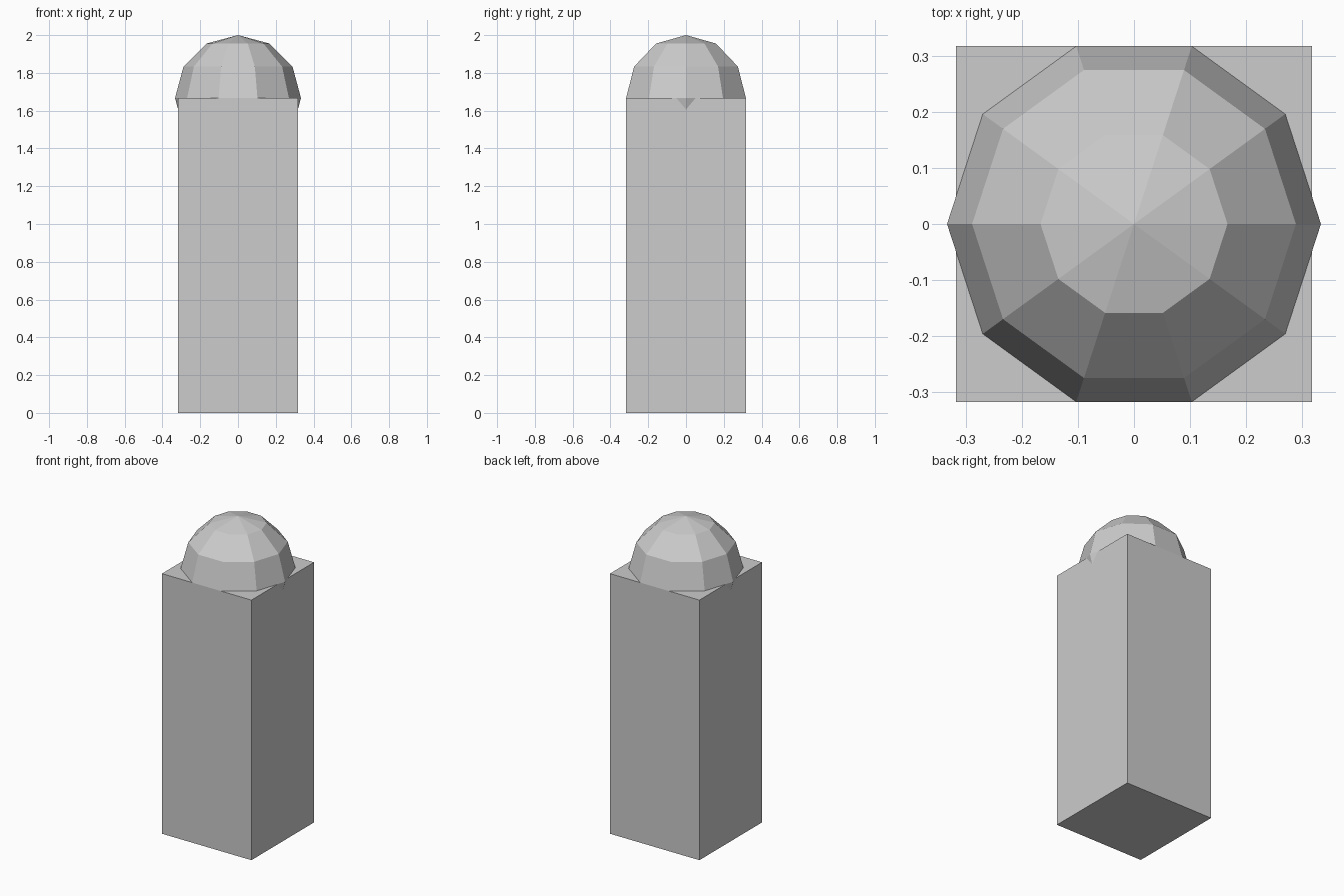
import bpy, bmesh, math
from mathutils import Matrix

if "Cube" in bpy.data.objects:
    bpy.data.objects.remove(bpy.data.objects["Cube"])

R = 1 / 3                                   # dome radius
SEGMENTS, RINGS = 10, 6
HALF = R * math.cos(math.pi / SEGMENTS)     # half width of the column
HEIGHT = 2 - R                              # column height

grey = bpy.data.materials.new("light grey")
grey.diffuse_color = (0.604, 0.604, 0.604, 1)
grey.use_nodes = True
grey.node_tree.nodes["Principled BSDF"].inputs["Base Color"].default_value = grey.diffuse_color


def add_part(name, bm):
    bmesh.ops.recalc_face_normals(bm, faces=bm.faces[:])
    mesh = bpy.data.meshes.new(name)
    bm.to_mesh(mesh)
    bm.free()
    mesh.materials.append(grey)
    obj = bpy.data.objects.new(name, mesh)
    bpy.context.scene.collection.objects.link(obj)
    return obj


# Square column
bm = bmesh.new()
bmesh.ops.create_cube(bm, size=1, matrix=Matrix.Translation((0, 0, HEIGHT / 2))
                      @ Matrix.Diagonal((2 * HALF, 2 * HALF, HEIGHT, 1)))
add_part("column", bm)

# Faceted ball, half sunk into the column, with corners on the x axis
bm = bmesh.new()
arc = [bm.verts.new((R * math.sin(a), 0, R * math.cos(a)))
       for a in (math.pi * i / RINGS for i in range(RINGS + 1))]
edges = [bm.edges.new(pair) for pair in zip(arc, arc[1:])]
bmesh.ops.spin(bm, geom=arc + edges, cent=(0, 0, 0), axis=(0, 0, 1),
               angle=2 * math.pi, steps=SEGMENTS)
bmesh.ops.remove_doubles(bm, verts=bm.verts[:], dist=1e-4)
dome = add_part("dome", bm)
dome.location.z = HEIGHT
